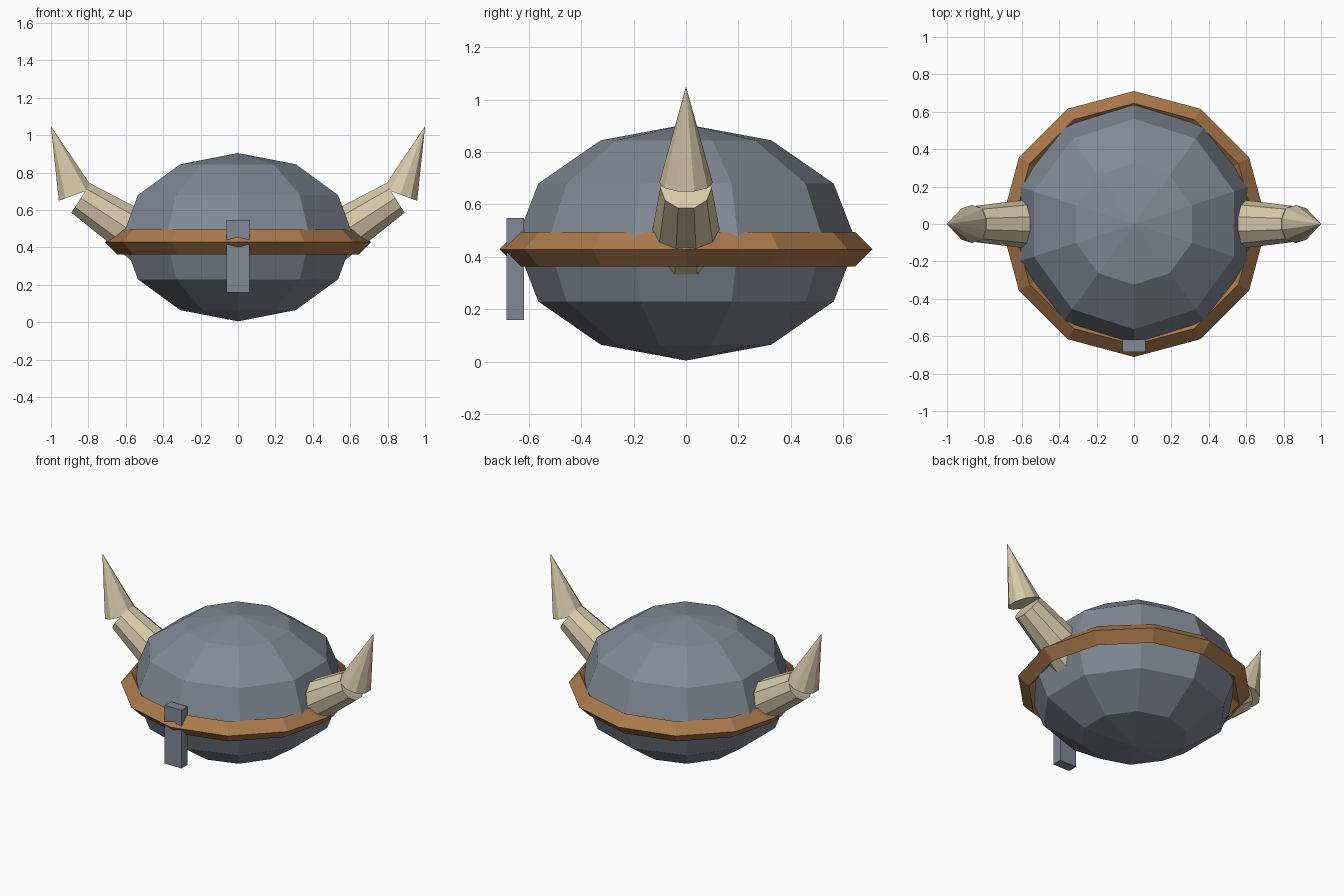
import bpy, bmesh, math
from mathutils import Matrix, Vector

if "Cube" in bpy.data.objects:
    bpy.data.objects.remove(bpy.data.objects["Cube"])


def material(name, rgb):
    m = bpy.data.materials.new(name)
    m.diffuse_color = (*rgb, 1)
    m.use_nodes = True
    m.node_tree.nodes["Principled BSDF"].inputs["Base Color"].default_value = m.diffuse_color
    return m


steel = material("steel", (0.216, 0.25, 0.295))
leather = material("leather", (0.41, 0.195, 0.072))
bone = material("bone", (0.67, 0.58, 0.40))


def add_object(name, bm, mat):
    bmesh.ops.recalc_face_normals(bm, faces=bm.faces)
    me = bpy.data.meshes.new(name)
    bm.to_mesh(me)
    bm.free()
    me.materials.append(mat)
    ob = bpy.data.objects.new(name, me)
    bpy.context.collection.objects.link(ob)
    return ob


def lathe(name, profile, segs, mat, closed=False, matrix=Matrix()):
    """Revolve (radius, z) points around z, with one vertex column on +y."""
    bm = bmesh.new()
    rings = []
    for r, z in profile:
        if r < 1e-5:
            rings.append([bm.verts.new((0, 0, z))] * segs)
            continue
        angles = [math.tau * i / segs for i in range(segs)]
        rings.append([bm.verts.new((r * math.sin(a), r * math.cos(a), z)) for a in angles])
    pairs = list(zip(rings, rings[1:]))
    if closed:
        pairs.append((rings[-1], rings[0]))
    for lo, hi in pairs:
        for i in range(segs):
            j = (i + 1) % segs
            corners = list(dict.fromkeys((lo[i], lo[j], hi[j], hi[i])))
            bm.faces.new(corners)
    # Cap open ends
    if not closed:
        for ring in (rings[0], rings[-1]):
            if ring[0] is not ring[1]:
                bm.faces.new(ring)
    bm.transform(matrix)
    return add_object(name, bm, mat)


# Dome: low-poly flattened sphere
dome = []
for k in range(7):
    a = math.radians(-90 + 30 * k)
    dome.append((0.65 * math.cos(a), 0.455 + 0.45 * math.sin(a)))
lathe("dome", dome, 10, steel)

# Leather band: diamond section ring
R, r, zc = 0.645, 0.066, 0.429
lathe("band", [(R + r, zc), (R, zc + r), (R - r, zc), (R, zc - r)], 12, leather, closed=True)

# Nose guard: slim box
bm = bmesh.new()
bmesh.ops.create_cube(bm, size=1)
bm.transform(Matrix.Translation((0, -0.651, 0.354)) @ Matrix.Diagonal((0.124, 0.065, 0.388, 1)))
add_object("nose_guard", bm, steel)

# Horns: tapered root plus pointed tip on each side
def horn_matrix(side, base, tilt):
    return Matrix.Translation(Vector((side * base[0], 0, base[1]))) @ \
        Matrix.Rotation(side * math.radians(tilt), 4, 'Y')


for side, label in ((-1, "left"), (1, "right")):
    root = horn_matrix(side, (0.463, 0.419), 57)
    lathe(label + "_horn_root", [(0.144, 0), (0.098, 0.45)], 10, bone, matrix=root)
    tip = horn_matrix(side, (0.867, 0.683), 20)
    lathe(label + "_horn_tip", [(0.102, 0), (0, 0.39)], 10, bone, matrix=tip)
